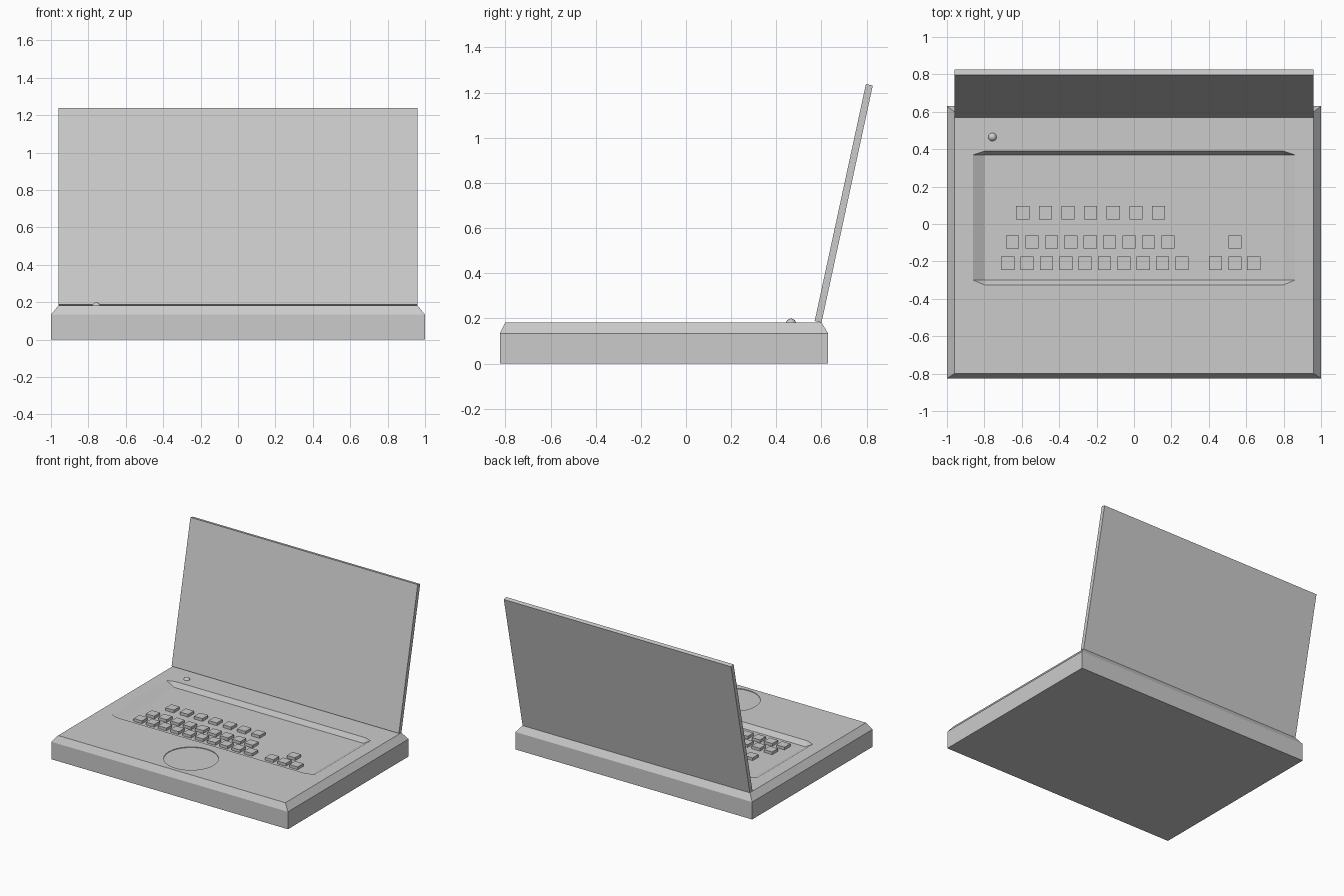
import bpy
import bmesh
import math
from mathutils import Matrix

cube = bpy.data.objects.get("Cube")
if cube:
    bpy.data.objects.remove(cube, do_unlink=True)

grey = bpy.data.materials.new("plain grey")
grey.use_nodes = True
grey.diffuse_color = (0.6, 0.6, 0.6, 1)
grey.node_tree.nodes["Principled BSDF"].inputs["Base Color"].default_value = (0.6, 0.6, 0.6, 1)

TOP = 0.182     # deck height
FLOOR = 0.146   # keyboard well height


def finish(bm, name):
    """Turn a bmesh into a named grey object."""
    mesh = bpy.data.meshes.new(name)
    bm.to_mesh(mesh)
    bm.free()
    mesh.materials.append(grey)
    obj = bpy.data.objects.new(name, mesh)
    bpy.context.scene.collection.objects.link(obj)
    return obj


def hull(name, points):
    """Convex solid around the points, with flat faces merged."""
    bm = bmesh.new()
    for p in points:
        bm.verts.new(p)
    bmesh.ops.convex_hull(bm, input=bm.verts)
    bmesh.ops.dissolve_limit(bm, angle_limit=0.01, verts=bm.verts, edges=bm.edges)
    bmesh.ops.recalc_face_normals(bm, faces=bm.faces)
    return finish(bm, name)


def rect(half_x, y0, y1, z):
    return [(x, y, z) for x in (-half_x, half_x) for y in (y0, y1)]


def add_box(bm, centre, size, tilt=0):
    matrix = (Matrix.Translation(centre) @ Matrix.Rotation(tilt, 4, 'X')
              @ Matrix.Diagonal((*size, 1)))
    bmesh.ops.create_cube(bm, size=1, matrix=matrix)


def cut(obj, cutter):
    """Subtract the cutter from the object, then discard the cutter."""
    cutter.hide_render = True
    mod = obj.modifiers.new("cut", 'BOOLEAN')
    mod.operation = 'DIFFERENCE'
    mod.solver = 'EXACT'
    mod.object = cutter
    bpy.context.view_layer.update()
    graph = bpy.context.evaluated_depsgraph_get()
    mesh = bpy.data.meshes.new_from_object(obj.evaluated_get(graph))
    obj.modifiers.clear()
    obj.data = mesh
    bpy.data.objects.remove(cutter, do_unlink=True)


# Base: straight sides with a chamfered upper rim
base = hull("base", rect(1, -0.825, 0.63, 0) + rect(1, -0.825, 0.63, 0.133)
            + rect(0.96, -0.80, 0.60, TOP))

# Sloped keyboard well with clipped corners
well = rect(0.80, -0.30, 0.37, FLOOR)
for z in (TOP, TOP + 0.1):
    well += rect(0.80, -0.325, 0.39, z) + rect(0.86, -0.30, 0.37, z)
cut(base, hull("well_cutter", well))

# Shallow round touchpad
circle = [math.tau * i / 32 for i in range(32)]
cut(base, hull("touchpad_cutter",
               [(0.01 + 0.19 * math.cos(a), -0.58 + 0.19 * math.sin(a), z)
                for a in circle for z in (TOP - 0.005, TOP + 0.05)]))

# Keys: three rows and an arrow cluster
rows = [
    (0.06, [-0.595 + 0.121 * i for i in range(7)]),
    (-0.097, [-0.65 + 0.104 * i for i in range(9)] + [0.54]),
    (-0.21, [-0.675 + 0.1035 * i for i in range(10)] + [0.435, 0.54, 0.64]),
]
bm = bmesh.new()
for y, xs in rows:
    for x in xs:
        add_box(bm, (x, y, FLOOR + 0.01), (0.07, 0.07, 0.022))
finish(bm, "keys")

# Screen lid, leaning back
tilt = math.radians(12.2)
length, thick = 1.074, 0.031
along = (math.sin(tilt) * length + math.cos(tilt) * thick) / 2
up = (math.cos(tilt) * length - math.sin(tilt) * thick) / 2
bm = bmesh.new()
add_box(bm, (0, 0.57 + along, 0.188 + up), (1.92, thick, length), -tilt)
finish(bm, "screen_lid")

# Power button
bm = bmesh.new()
bmesh.ops.create_uvsphere(bm, u_segments=24, v_segments=12, radius=0.023,
                          matrix=Matrix.Translation((-0.757, 0.465, 0.176)))
for face in bm.faces:
    face.smooth = True
finish(bm, "power_button")
